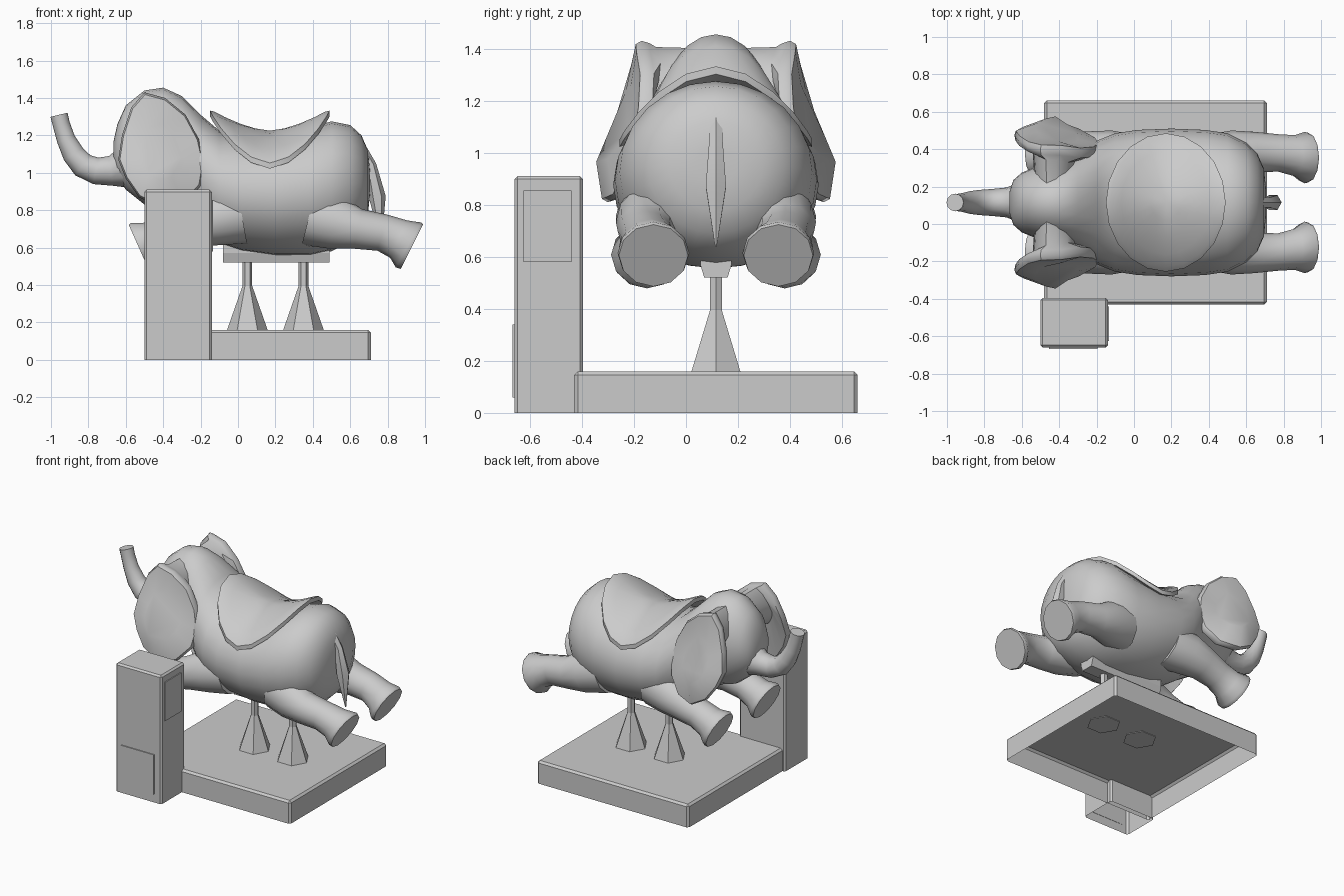
import bpy, bmesh, math
from mathutils import Vector

if "Cube" in bpy.data.objects:
    bpy.data.objects.remove(bpy.data.objects["Cube"])

CY = 0.115  # centre line of the animal in y
grey = bpy.data.materials.new("plain grey")
grey.diffuse_color = (0.6, 0.6, 0.6, 1)
grey.use_nodes = True
grey.node_tree.nodes["Principled BSDF"].inputs["Base Color"].default_value = grey.diffuse_color


def finish(bm, name, smooth=None):
    bmesh.ops.recalc_face_normals(bm, faces=bm.faces)
    me = bpy.data.meshes.new(name)
    bm.to_mesh(me)
    bm.free()
    me.materials.append(grey)
    ob = bpy.data.objects.new(name, me)
    bpy.context.collection.objects.link(ob)
    if smooth:
        bpy.ops.object.select_all(action='DESELECT')
        ob.select_set(True)
        bpy.context.view_layer.objects.active = ob
        bpy.ops.object.shade_smooth_by_angle(angle=math.radians(smooth))
    return ob


def loft(name, rings, smooth=None):
    bm = bmesh.new()
    vs = [[bm.verts.new(p) for p in r] for r in rings]
    n = len(rings[0])
    for a, b in zip(vs, vs[1:]):
        for i in range(n):
            j = (i + 1) % n
            bm.faces.new((a[i], a[j], b[j], b[i]))
    bm.faces.new(vs[0])
    bm.faces.new(vs[-1])
    return finish(bm, name, smooth)


def tube(name, pts, n=12, smooth=50):
    """pts: (x, y, z, radius); rings stand square to the path in the xz plane."""
    rings = []
    for i, (x, y, z, r) in enumerate(pts):
        a, b = pts[max(i - 1, 0)], pts[min(i + 1, len(pts) - 1)]
        t = Vector((b[0] - a[0], 0, b[2] - a[2])).normalized()
        u, v = Vector((0, 1, 0)), Vector((-t.z, 0, t.x))
        rings.append([Vector((x, y, z)) + r * (u * math.sin(2 * math.pi * k / n)
                      + v * math.cos(2 * math.pi * k / n)) for k in range(n)])
    return loft(name, rings, smooth)


def box(name, lo, hi, bevel=0.0, open_bottom=False):
    bm = bmesh.new()
    bmesh.ops.create_cube(bm, size=1)
    for v in bm.verts:
        v.co = [l + (c + 0.5) * (h - l) for c, l, h in zip(v.co, lo, hi)]
    if open_bottom:
        bm.faces.ensure_lookup_table()
        low = min(bm.faces, key=lambda f: f.calc_center_median().z)
        bmesh.ops.delete(bm, geom=[low], context='FACES_ONLY')
    if bevel:
        es = [e for e in bm.edges if not e.is_boundary]
        bmesh.ops.bevel(bm, geom=es, offset=bevel, segments=1, affect='EDGES')
    return finish(bm, name)


# base platform and coin cabinet, both hollow from below
box("base", (-0.48, -0.43, 0), (0.71, 0.66, 0.16), 0.014, True)
box("cabinet", (-0.50, -0.66, 0), (-0.14, -0.395, 0.91), 0.012, True)
box("cabinet_front_panel", (-0.455, -0.667, 0.06), (-0.195, -0.658, 0.34))
box("cabinet_side_panel", (-0.142, -0.625, 0.58), (-0.134, -0.44, 0.855))

# six-sided supports and the mounting block under the belly
for i, x in enumerate((0.05, 0.35)):
    loft(f"support_{i + 1}", [[(x + r * math.cos(k * math.pi / 3),
         CY + r * math.sin(k * math.pi / 3), z) for k in range(6)]
         for z, r in ((0.155, 0.11), (0.395, 0.026), (0.54, 0.026))])
loft("mounting_block", [[(x, CY + w * s, z) for x, s in
     ((-0.08, -1), (0.49, -1), (0.49, 1), (-0.08, 1))]
     for z, w in ((0.52, 0.045), (0.57, 0.06), (0.66, 0.06))])

# body and head: x, bottom, top, half width
sections = [(-0.665, 1.04, 1.17, 0.06), (-0.645, 0.97, 1.26, 0.12), (-0.6, 0.91, 1.36, 0.16),
            (-0.5, 0.83, 1.44, 0.20), (-0.4, 0.80, 1.455, 0.22), (-0.3, 0.74, 1.41, 0.26),
            (-0.2, 0.67, 1.31, 0.33), (-0.1, 0.62, 1.225, 0.37), (0.02, 0.58, 1.20, 0.388),
            (0.2, 0.555, 1.20, 0.395), (0.38, 0.555, 1.24, 0.388), (0.5, 0.58, 1.275, 0.37),
            (0.6, 0.63, 1.255, 0.32), (0.66, 0.69, 1.20, 0.26), (0.695, 0.78, 1.12, 0.18),
            (0.705, 0.88, 1.02, 0.08)]
N = 24
loft("body_and_head", [[(x, CY + w * math.sin(2 * math.pi * k / N),
     (a + b) / 2 + (b - a) / 2 * math.cos(2 * math.pi * k / N)) for k in range(N)]
     for x, a, b, w in sections], 60)

# raised trunk
tube("trunk", [(-0.48, CY, 1.06, 0.17), (-0.6, CY, 1.03, 0.115), (-0.68, CY, 1.01, 0.08),
               (-0.76, CY, 1.01, 0.072), (-0.83, CY, 1.04, 0.067), (-0.88, CY, 1.10, 0.06),
               (-0.92, CY, 1.18, 0.05), (-0.945, CY, 1.26, 0.046), (-0.957, CY, 1.31, 0.047)])

# tapering tail
tube("tail", [(0.64, CY, 1.16, 0.03), (0.71, CY, 1.04, 0.03), (0.745, CY, 0.87, 0.045),
              (0.765, CY, 0.64, 0.004)], 6, 40)

# ears and legs on both sides
ear = [(-0.5, 1.43), (-0.57, 1.35), (-0.62, 1.2), (-0.64, 1.07), (-0.6, 0.97), (-0.53, 0.87),
       (-0.42, 0.81), (-0.29, 0.83), (-0.2, 0.93), (-0.18, 1.05), (-0.21, 1.18), (-0.28, 1.31),
       (-0.39, 1.40)]


def ear_ring(side, scale, offset, fixed=None):
    ring = []
    for x, z in ear:
        d = 0.30 + 0.21 * (1.43 - z) - 0.3 * max(0, x + 0.42)
        d = fixed if fixed is not None else d + offset
        cx, cz = (-0.44, 1.38) if scale < 0.9 and offset < 0 else (-0.42, 1.12)
        ring.append((cx + (x - cx) * scale, CY + side * d, cz + (z - cz) * scale))
    return ring


for side, label in ((-1, "near"), (1, "far")):
    loft("ear_" + label, [ear_ring(side, 0.45, -1, 0.10), ear_ring(side, 0.52, -0.07),
         ear_ring(side, 0.97, -0.045), ear_ring(side, 1, -0.015), ear_ring(side, 0.96, 0.008),
         ear_ring(side, 0.5, 0.03)], 45)

    def y(d):
        return CY + side * d
    tube("rear_leg_" + label, [(0.38, y(0.2), 0.77, 0.16), (0.52, y(0.24), 0.735, 0.145),
         (0.64, y(0.27), 0.70, 0.108), (0.77, y(0.265), 0.68, 0.1), (0.86, y(0.25), 0.645, 0.11),
         (0.912, y(0.24), 0.614, 0.138), (0.93, y(0.24), 0.605, 0.133)])
    tube("front_leg_" + label, [(0.02, y(0.2), 0.78, 0.16), (-0.12, y(0.24), 0.755, 0.145),
         (-0.25, y(0.265), 0.715, 0.115), (-0.37, y(0.265), 0.675, 0.1),
         (-0.46, y(0.265), 0.635, 0.108), (-0.512, y(0.265), 0.608, 0.138),
         (-0.53, y(0.265), 0.60, 0.133)])

# curved saddle: rises front and back, hangs down at the sides
bm = bmesh.new()
M = 20
mid = bm.verts.new((0.17, CY, 1.225))
prev = None
for r in (0.25, 0.5, 0.75, 0.93, 1.0):
    ring = []
    for k in range(M):
        c, s = r * math.cos(2 * math.pi * k / M), r * math.sin(2 * math.pi * k / M)
        z = 1.225 + 0.115 * abs(c) ** 1.6 - 0.165 * abs(s) ** 1.8 - (0.008 if r == 1 else 0)
        ring.append(bm.verts.new((0.17 + 0.32 * c, CY + 0.37 * s, z)))
    for k in range(M):
        j = (k + 1) % M
        bm.faces.new((mid, ring[k], ring[j]) if prev is None else
                     (prev[k], ring[k], ring[j], prev[j]))
    prev = ring
# skirt and underside of the saddle
low = [bm.verts.new(v.co + Vector((0, 0, -0.03))) for v in prev]
under = bm.verts.new((0.17, CY, 1.17))
for k in range(M):
    j = (k + 1) % M
    bm.faces.new((prev[k], low[k], low[j], prev[j]))
    bm.faces.new((low[k], under, low[j]))
finish(bm, "saddle", 35)
